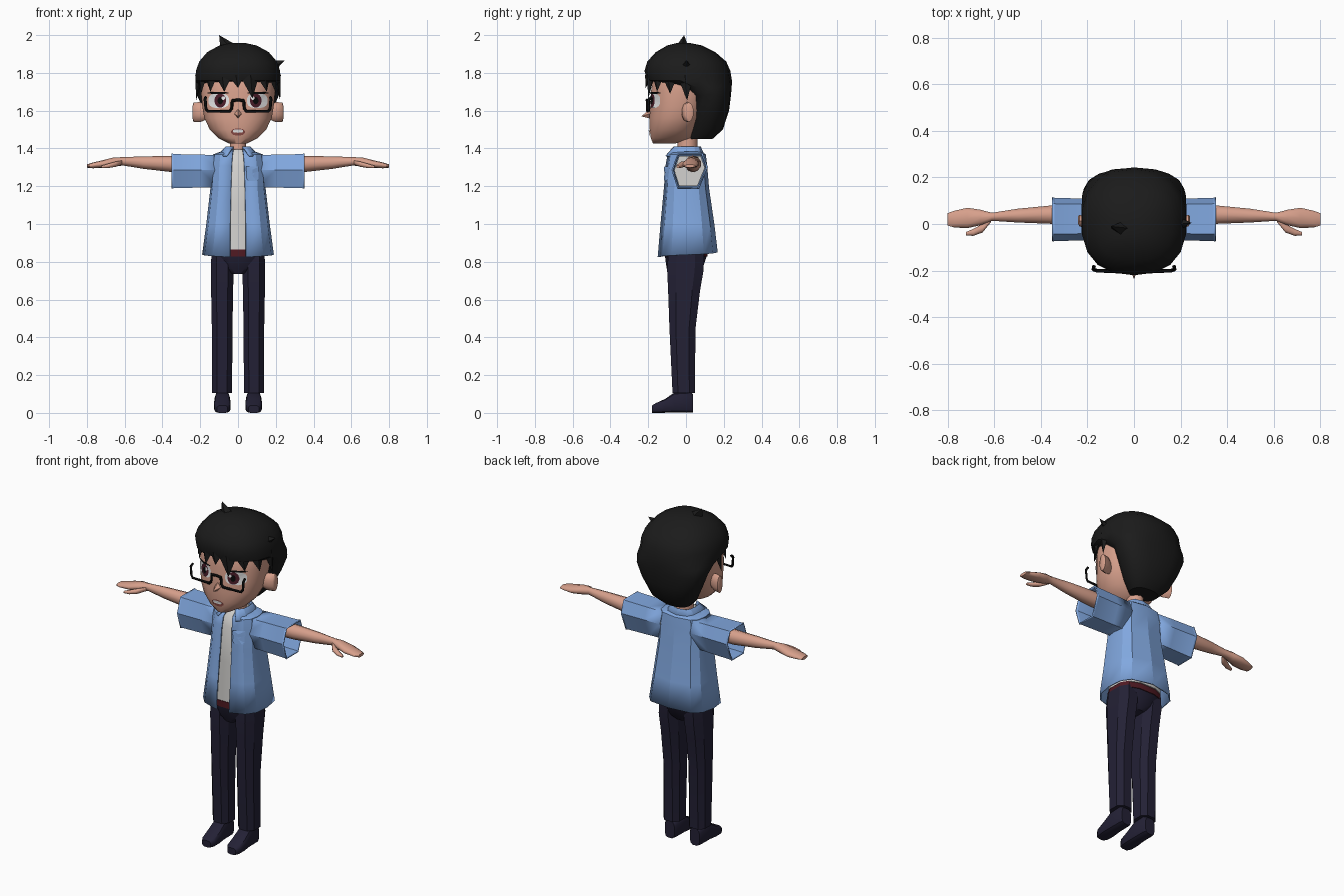
import bpy, bmesh, math
from mathutils import Vector as V
from mathutils.bvhtree import BVHTree

cube = bpy.data.objects.get("Cube")
if cube:
    bpy.data.objects.remove(cube)


def material(name, r, g, b):
    m = bpy.data.materials.new(name)
    m.use_nodes = True
    m.diffuse_color = (r, g, b, 1)
    m.node_tree.nodes["Principled BSDF"].inputs["Base Color"].default_value = (r, g, b, 1)
    return m


SKIN = material("skin", .68, .35, .26)
HAIR = material("black hair", .011, .011, .011)
BLUE = material("blue shirt", .22, .39, .74)
GREY = material("pale undershirt", .65, .64, .62)
NAVY = material("navy trousers", .017, .015, .036)
BELT = material("dark red belt", .08, .01, .016)
BLACK = material("black frames", .003, .003, .003)
WHITE = material("eye white", .8, .8, .8)
IRIS = material("maroon iris", .07, .012, .022)
MOUTH = material("mouth red", .25, .07, .06)


def finish(name, bm, mat, angle=30, mirror=False, thick=0):
    bmesh.ops.recalc_face_normals(bm, faces=bm.faces)
    me = bpy.data.meshes.new(name)
    bm.to_mesh(me)
    bm.free()
    ob = bpy.data.objects.new(name, me)
    bpy.context.collection.objects.link(ob)
    me.materials.append(mat)
    if thick:
        mod = ob.modifiers.new("thickness", 'SOLIDIFY')
        mod.thickness = thick
    if mirror:
        ob.modifiers.new("mirror", 'MIRROR').use_mirror_merge = False
    bpy.ops.object.select_all(action='DESELECT')
    ob.select_set(True)
    bpy.context.view_layer.objects.active = ob
    if angle:
        bpy.ops.object.shade_smooth_by_angle(angle=math.radians(angle))
    return ob


def spow(a, p):
    return math.copysign(abs(a) ** (2 / p), a)


def oval(c, u, v, n=12, p=2.0):
    """Superellipse ring around c spanned by u and v."""
    angles = [2 * math.pi * (i + .5) / n for i in range(n)]
    return [V(c) + V(u) * spow(math.cos(a), p) + V(v) * spow(math.sin(a), p) for a in angles]


def loft(name, rings, mat, caps=True, closed=True, **kw):
    bm = bmesh.new()
    rows = [[bm.verts.new(p) for p in r] for r in rings]
    n = len(rows[0])
    for a, b in zip(rows, rows[1:]):
        for i in range(n if closed else n - 1):
            j = (i + 1) % n
            bm.faces.new((a[i], a[j], b[j], b[i]))
    if caps:
        bm.faces.new(rows[0])
        bm.faces.new(rows[-1])
    return finish(name, bm, mat, **kw)


def stack(levels, n=12, p=2.0, cx=0):
    """Horizontal rings from (z, half width, front y, back y)."""
    return [oval((cx, (f + b) / 2, z), (w, 0, 0), (0, (b - f) / 2, 0), n, p) for z, w, f, b in levels]


def along_x(levels, n=8, p=2.0):
    """Rings across x from (x, centre y, centre z, half y, half z)."""
    return [oval((x, y, z), (0, hy, 0), (0, 0, hz), n, p) for x, y, z, hy, hz in levels]


def spike(name, c, w, t, tip, mat, angle=30):
    """Four-sided tapered lock from base c to tip."""
    bm = bmesh.new()
    c, w, t = V(c), V(w), V(t)
    base = [bm.verts.new(q) for q in (c + w, c + t, c - w, c - t)]
    top = bm.verts.new(tip)
    bm.faces.new(base)
    for i in range(4):
        bm.faces.new((base[i], base[(i + 1) % 4], top))
    return finish(name, bm, mat, angle)


def decal(name, pts, target, lift, mat, mirror=False):
    """Flat patch laid onto the front of a target from (x, z) points."""
    me = target.data
    tree = BVHTree.FromPolygons([v.co for v in me.vertices], [f.vertices[:] for f in me.polygons])
    bm = bmesh.new()

    def put(x, z):
        hit = tree.ray_cast(V((x, -2, z)), V((0, 1, 0)))[0]
        return bm.verts.new((x, (hit.y if hit else -.17) - lift, z))
    rim = [put(x, z) for x, z in pts]
    mid = put(sum(p[0] for p in pts) / len(pts), sum(p[1] for p in pts) / len(pts))
    for i in range(len(rim)):
        bm.faces.new((rim[i], rim[(i + 1) % len(rim)], mid))
    ob = finish(name, bm, mat, 0, mirror)
    if sum(f.normal.y for f in ob.data.polygons) > 0:
        ob.data.flip_normals()
    return ob


def disc(x, z, rx, rz, n=16, p=2.0):
    return [(q.x, q.z) for q in oval((x, 0, z), (rx, 0, 0), (0, 0, rz), n, p)]


# Head, neck, ears and nose
head = loft("head", stack([
    (1.425, .045, -.175, -.06), (1.455, .105, -.187, .03), (1.50, .15, -.193, .06),
    (1.56, .18, -.195, .1), (1.62, .19, -.19, .12), (1.70, .198, -.187, .14),
    (1.80, .19, -.17, .14), (1.88, .14, -.1, .1)], 24, 2.2), SKIN, angle=60)
loft("neck", stack([(1.34, .055, -.05, .06), (1.40, .045, -.045, .06), (1.48, .045, -.045, .06)], 10), SKIN, angle=60)
loft("ears", [oval((x, .005 + y, 1.592), (0, r * .5, 0), (0, 0, r), 10) for x, y, r in
              [(.17, -.01, .04), (.2, 0, .053), (.235, .01, .052), (.24, .012, .035)]], SKIN, angle=60, mirror=True)
spike("nose", (0, -.185, 1.585), (.022, 0, 0), (0, 0, .028), (0, -.237, 1.57), SKIN, 60)

# Painted face
decal("eye_whites", disc(.102, 1.653, .055, .04, p=2.6), head, .005, WHITE, True)
decal("irises", disc(.094, 1.653, .031, .037), head, .008, IRIS, True)
decal("pupils", disc(.094, 1.653, .014, .02, 10), head, .0095, BLACK, True)
decal("eye_glints", disc(.078, 1.667, .009, .01, 8), head, .011, WHITE, True)
decal("lashes", disc(.105, 1.694, .058, .006, 10), head, .008, BLACK, True)
decal("mouth", disc(0, 1.487, .038, .02, 12), head, .004, MOUTH)
decal("teeth", disc(0, 1.492, .028, .009, 10, 3), head, .006, WHITE)

# Hair shell: narrow nape, overhanging crown
loft("hair", stack([
    (1.45, .085, .02, .14), (1.50, .135, .02, .195), (1.60, .185, .02, .228),
    (1.68, .218, .015, .238), (1.725, .225, -.06, .242), (1.76, .228, -.205, .243),
    (1.81, .226, -.22, .235), (1.86, .208, -.205, .213), (1.91, .165, -.16, .155),
    (1.945, .1, -.1, .085), (1.958, .04, -.05, .02)], 18, 2.4), HAIR, angle=35)

# Fringe locks: base angle from the front, half width, tip height
for i, (deg, w, tip_z) in enumerate([
        (-86, .045, 1.655), (-64, .05, 1.69), (-44, .05, 1.70), (-22, .05, 1.70), (-3, .045, 1.72),
        (17, .055, 1.665), (40, .05, 1.70), (62, .05, 1.69), (86, .045, 1.655)]):
    a = math.radians(deg)
    out, side = V((math.sin(a), -math.cos(a), 0)), V((math.cos(a), math.sin(a), 0))
    spot = V((.205 * math.sin(a), .01 - .205 * math.cos(a), 1.79))
    tip = spot + out * .018 + side * .012
    tip.z = tip_z
    spike(f"fringe_lock_{i + 1}", spot, side * w, out * .022, tip, HAIR)
spike("top_tuft", (-.05, -.02, 1.945), (.045, 0, 0), (0, .03, 0), (-.1, -.01, 2.0), HAIR)
spike("side_tuft", (.19, 0, 1.83), (.01, 0, .035), (0, .03, 0), (.247, .005, 1.865), HAIR)

# Half-rim glasses
curve = bpy.data.curves.new("glasses", 'CURVE')
curve.dimensions = '3D'
curve.bevel_depth = .008
curve.bevel_resolution = 0
curve.use_fill_caps = True
rim = [(.172, -.18, 1.672), (.174, -.197, 1.66), (.17, -.197, 1.61), (.16, -.2, 1.597),
       (.045, -.205, 1.597), (.034, -.205, 1.61), (.03, -.205, 1.652)]
for path in (rim, [(-x, y, z) for x, y, z in rim], [(-.034, -.205, 1.652), (0, -.208, 1.657), (.034, -.205, 1.652)]):
    s = curve.splines.new('POLY')
    s.points.add(len(path) - 1)
    for pt, co in zip(s.points, path):
        pt.co = (*co, 1)
curve.materials.append(BLACK)
bpy.context.collection.objects.link(bpy.data.objects.new("glasses", curve))


# Open shirt: each level wraps from one front edge round the back to the other
def wrap(z, w, f, b, gap, drop=0):
    half = []
    for deg in (0, 38, 65, 90, 115, 142, 180):
        a = math.radians(deg)
        x = w * spow(math.sin(a), 2.8)
        y = (f + b) / 2 - (b - f) / 2 * spow(math.cos(a), 2.8)
        half.append(V((x if deg else gap, y, z + drop * deg / 180)))
    return half + [V((-q.x, q.y, q.z)) for q in reversed(half[:-1])]


shirt = loft("shirt", [wrap(*r) for r in [
    (.825, .19, -.15, .168, .043, .025), (1.0, .168, -.135, .15, .042), (1.19, .146, -.117, .122, .038),
    (1.31, .14, -.108, .112, .034), (1.368, .132, -.098, .105, .03), (1.395, .06, -.06, .07, .025)]],
    BLUE, caps=False, closed=False, angle=20, thick=.008)
loft("collar", [wrap(*r) for r in [
    (1.362, .112, -.108, .1, .06), (1.41, .066, -.066, .078, .025), (1.385, .052, -.052, .065, .022)]],
    BLUE, caps=False, closed=False, angle=20, thick=.006)

# Sleeves with a flared cuff, and the pale sleeve inside
hexagon = [(-.055, .09), (.075, .09), (.1, .02), (.055, -.09), (-.055, -.09), (-.085, .005)]


def hex_ring(x, k):
    return [V((x, .012 + y * k, 1.28 + z * k)) for y, z in hexagon]


loft("sleeves", [hex_ring(.1, .94), hex_ring(.2, .97), hex_ring(.34, 1), hex_ring(.35, 1.04)],
     BLUE, caps=False, angle=20, mirror=True, thick=.007)
loft("undershirt_sleeves", [hex_ring(.1, .85), hex_ring(.24, .88)], GREY, angle=20, mirror=True)

# Shirt pocket with a flap
decal("pocket", [(.046, 1.295), (.108, 1.295), (.108, 1.24), (.098, 1.228), (.056, 1.228), (.046, 1.24)], shirt, .006, BLUE)
decal("pocket_flap", [(.043, 1.305), (.111, 1.305), (.111, 1.28), (.077, 1.268), (.043, 1.28)], shirt, .009, BLUE)

# Undershirt, belt and hips
loft("undershirt", stack([(.86, .135, -.115, .125), (1.1, .13, -.108, .115), (1.31, .115, -.098, .095),
                          (1.37, .08, -.072, .08), (1.395, .05, -.05, .06)], 12, 2.8), GREY)
loft("belt", stack([(.828, .142, -.118, .116), (.865, .14, -.118, .118)], 12, 2.8), BELT)
loft("hips", stack([(.735, .035, -.09, .06), (.765, .09, -.105, .09), (.83, .141, -.114, .112)], 12, 2.8), NAVY)

# Legs and shoes
loft("trouser_legs", stack([(.105, .056, -.075, .05), (.45, .058, -.092, .055), (.65, .062, -.1, .08),
                            (.76, .064, -.106, .1), (.84, .06, -.1, .1)], 8, 2.6, .084), NAVY, angle=20, mirror=True)
loft("shoes", [oval((.083, y, h / 2), (w, 0, 0), (0, 0, h / 2), 12, 3.5) for y, w, h in
               [(.036, .032, .1), (.02, .04, .115), (-.06, .041, .11), (-.11, .045, .075),
                (-.16, .042, .052), (-.18, .028, .04)]], NAVY, angle=35, mirror=True)

# Arms and hands
loft("arms", along_x([
    (.16, .035, 1.318, .045, .045), (.36, .04, 1.318, .041, .042), (.5, .036, 1.325, .031, .033),
    (.61, .031, 1.332, .018, .022), (.66, .028, 1.327, .035, .025), (.715, .026, 1.317, .046, .021),
    (.77, .021, 1.31, .038, .015), (.80, .02, 1.307, .028, .009)], 10), SKIN, angle=60, mirror=True)
loft("thumbs", along_x([(.615, .018, 1.325, .012, .012), (.65, -.018, 1.316, .02, .015),
                        (.69, -.036, 1.307, .016, .012), (.722, -.042, 1.302, .008, .007)]),
     SKIN, angle=60, mirror=True)
